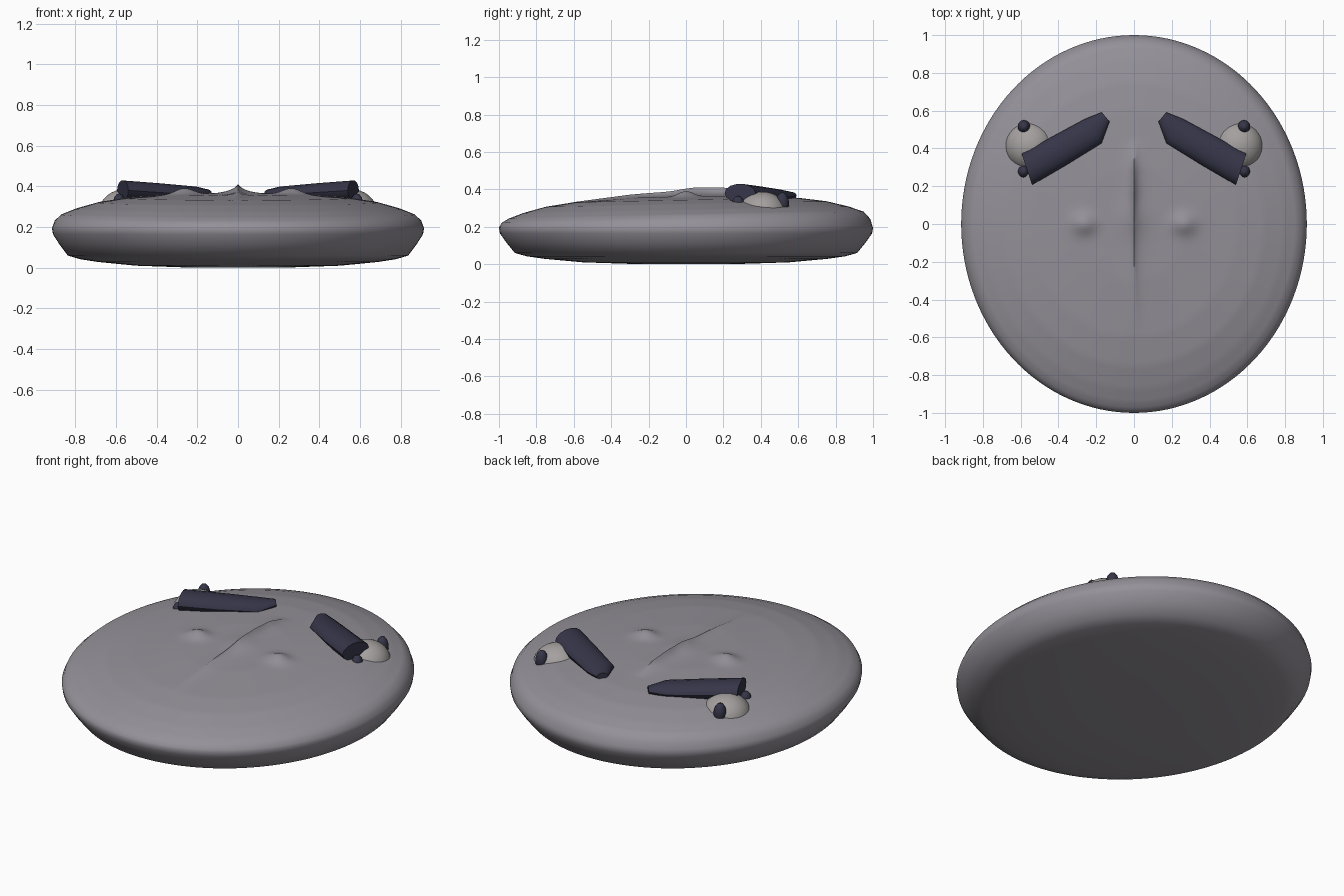
import bpy, bmesh
from math import sin, cos, pi, exp
from mathutils import Vector

cube = bpy.data.objects.get("Cube")
if cube:
    bpy.data.objects.remove(cube, do_unlink=True)


def material(name, colour):
    m = bpy.data.materials.new(name)
    m.use_nodes = True
    m.diffuse_color = (*colour, 1)
    m.node_tree.nodes["Principled BSDF"].inputs["Base Color"].default_value = (*colour, 1)
    return m


body_grey = material("body grey", (0.30, 0.282, 0.318))
eye_grey = material("eye grey", (0.37, 0.35, 0.345))
navy = material("dark navy", (0.036, 0.036, 0.066))


def finish(bm, name, mat, angle):
    bmesh.ops.recalc_face_normals(bm, faces=bm.faces)
    mesh = bpy.data.meshes.new(name)
    bm.to_mesh(mesh)
    bm.free()
    mesh.materials.append(mat)
    ob = bpy.data.objects.new(name, mesh)
    bpy.context.collection.objects.link(ob)
    bpy.ops.object.select_all(action='DESELECT')
    ob.select_set(True)
    bpy.context.view_layer.objects.active = ob
    bpy.ops.object.shade_smooth_by_angle(angle=angle)
    return ob


def loft(bm, rings):
    """Join equal rings of points with quads and return the vertex rings."""
    loops = [[bm.verts.new(p) for p in ring] for ring in rings]
    for a, b in zip(loops, loops[1:]):
        n = len(a)
        for i in range(n):
            j = (i + 1) % n
            bm.faces.new((a[i], a[j], b[j], b[i]))
    return loops


def interpolate(points, t):
    for (a, va), (b, vb) in zip(points, points[1:]):
        if t <= b:
            return va + (vb - va) * (t - a) / (b - a)
    return points[-1][1]


# Body: an oval disc with a sculpted upper face
HALF_WIDTH, SEGMENTS = 0.915, 128
UNDERSIDE = [(0.3, 0.002), (0.55, 0.01), (0.75, 0.028), (0.85, 0.042),
             (0.915, 0.06), (0.96, 0.115), (0.995, 0.165)]
TOP = [(0, 0.365), (0.3, 0.361), (0.6, 0.343), (0.75, 0.322), (0.87, 0.291),
       (0.95, 0.262), (0.985, 0.232), (1, 0.195)]
RIDGE = [(-0.62, 0), (-0.2, 0.022), (0.0, 0.028), (0.17, 0.045), (0.3, 0.035), (0.45, 0)]


def relief(x, y):
    """Centre ridge, broad nose and two small side bumps."""
    ridge = interpolate(RIDGE, y) if -0.62 < y < 0.45 else 0
    h = ridge * exp(-abs(x) / 0.028)
    h += 0.012 * exp(-(x * x + (y - 0.03) ** 2) / 0.008)
    h += 0.03 * exp(-((abs(x) - 0.265) ** 2 / 0.004 + y * y / 0.003))
    return h


def oval(r, z, top=False):
    ring = []
    for i in range(SEGMENTS):
        a = 2 * pi * i / SEGMENTS
        x, y = HALF_WIDTH * r * cos(a), r * sin(a)
        lift = 0
        if top:
            lift = 0.02 * y * max(0, min(1, (z - 0.2) / 0.06)) + relief(x, y)
        ring.append((x, y, z + lift))
    return ring


bm = bmesh.new()
rings = [oval(r, z) for r, z in UNDERSIDE]
rings += [oval(r, interpolate(TOP, r), True) for r in (1, 0.995, 0.985, 0.97)]
steps = 48
rings += [oval(r, interpolate(TOP, r), True)
          for r in (0.95 * k / steps for k in range(steps, 0, -1))]
loops = loft(bm, rings)
for loop, z in ((loops[0], 0), (loops[-1], TOP[0][1] + relief(0, 0))):
    pole = bm.verts.new((0, 0, z))
    for i in range(SEGMENTS):
        bm.faces.new((loop[i - 1], loop[i], pole))
finish(bm, "body", body_grey, pi / 3)


def ellipsoid(name, centre, size, mat, segments):
    bm = bmesh.new()
    bmesh.ops.create_uvsphere(bm, u_segments=segments, v_segments=segments // 2, radius=1)
    bmesh.ops.scale(bm, vec=size, verts=bm.verts)
    bmesh.ops.translate(bm, vec=centre, verts=bm.verts)
    return finish(bm, name, mat, pi / 3)


# Brow sections: centre, half width, half height, sideways direction
BROW = [((0.15, 0.567, 0.367), 0.032, 0.018, (0.65, 0.76)),
        ((0.215, 0.492, 0.360), 0.078, 0.040, (0.56, 0.83)),
        ((0.40, 0.385, 0.368), 0.084, 0.049, (0.52, 0.85)),
        ((0.567, 0.289, 0.380), 0.087, 0.050, (0.32, 0.95))]


def brow(name, side):
    bm = bmesh.new()
    rings = []
    for centre, w, h, across in BROW:
        c, u = Vector(centre), Vector((*across, 0)).normalized()
        ring = [c + u * w * cos(a) + Vector((0, 0, h * sin(a)))
                for a in (2 * pi * k / 14 for k in range(14))]
        rings.append([(side * p.x, p.y, p.z) for p in ring])
    loops = loft(bm, rings)
    bm.faces.new(loops[0])
    bm.faces.new(loops[-1])
    return finish(bm, name, navy, pi / 5)


# Eyes, pupils and brows on both sides
for label, side in (("left", 1), ("right", -1)):
    ellipsoid(label + "_eye", (side * 0.552, 0.41, 0.275), (0.132, 0.132, 0.112), eye_grey, 32)
    ellipsoid(label + "_back_pupil", (side * 0.583, 0.515, 0.325), (0.034, 0.036, 0.06), navy, 14)
    ellipsoid(label + "_front_pupil", (side * 0.585, 0.278, 0.32), (0.03, 0.034, 0.045), navy, 14)
    brow(label + "_brow", side)
